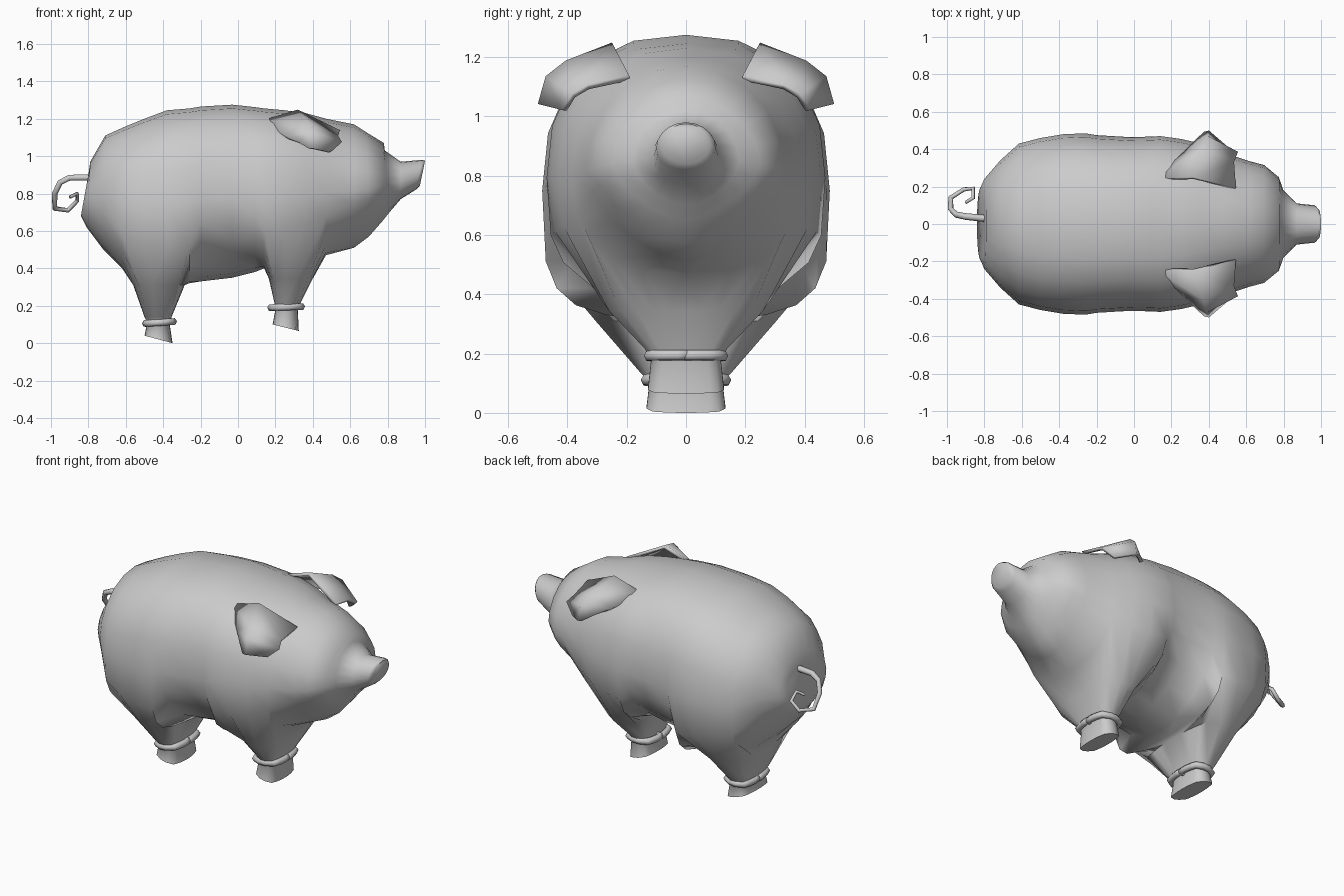
import bpy, bmesh, math

old = bpy.data.objects.get("Cube")
if old:
    bpy.data.objects.remove(old, do_unlink=True)

grey = bpy.data.materials.new("plain_grey")
grey.use_nodes = True
grey.diffuse_color = (0.6, 0.6, 0.6, 1)
grey.node_tree.nodes["Principled BSDF"].inputs["Base Color"].default_value = (0.6, 0.6, 0.6, 1)
meshes = []


def power(v, p):
    return math.copysign(abs(v) ** p, v)


def link(name, data):
    obj = bpy.data.objects.new(name, data)
    data.materials.append(grey)
    bpy.context.collection.objects.link(obj)
    return obj


def finish(name, bm):
    bmesh.ops.recalc_face_normals(bm, faces=bm.faces)
    mesh = bpy.data.meshes.new(name)
    bm.to_mesh(mesh)
    bm.free()
    obj = link(name, mesh)
    meshes.append(obj)
    return obj


def bridge(bm, a, b, skip=(), closed=True):
    """Join two rows of vertices with quads, leaving out the skipped columns."""
    n = len(a)
    for i in range(n if closed else n - 1):
        if i not in skip:
            j = (i + 1) % n
            bm.faces.new((a[i], a[j], b[j], b[i]))


def tube(name, points, radius, cyclic=False, taper=0.0):
    curve = bpy.data.curves.new(name, "CURVE")
    curve.dimensions = "3D"
    curve.bevel_depth = radius
    curve.bevel_resolution = 1
    curve.use_fill_caps = True
    spline = curve.splines.new("POLY")
    spline.points.add(len(points) - 1)
    for i, (point, co) in enumerate(zip(spline.points, points)):
        point.co = (*co, 1)
        point.radius = 1 - taper * i / len(points)
    spline.use_cyclic_u = cyclic
    spline.use_smooth = True
    return link(name, curve)


# Body, head and snout:
# x at top, x at bottom, top, bottom, half width, upper and lower roundness
sections = [
    (-.80, -.84, .90, .68, .19, 1, 1), (-.79, -.81, .97, .62, .24, 1, 1),
    (-.71, -.72, 1.11, .50, .34, .95, 1), (-.61, -.62, 1.155, .40, .43, .9, .6),
    (-.50, -.50, 1.20, .36, .46, .85, .5), (-.38, -.38, 1.245, .33, .48, .85, .5),
    (-.26, -.26, 1.255, .32, .485, .82, .5), (-.20, -.20, 1.265, .33, .475, .82, 1.1),
    (-.03, -.03, 1.275, .35, .465, .82, 1.1), (.09, .09, 1.262, .38, .467, .82, 1.1),
    (.14, .14, 1.255, .40, .47, .82, .6), (.25, .25, 1.245, .42, .455, .85, .6),
    (.36, .36, 1.23, .44, .43, .9, .65), (.47, .47, 1.20, .47, .385, .95, .8),
    (.62, .62, 1.17, .51, .335, 1, 1.3), (.69, .70, 1.125, .57, .315, 1, 1.3),
    (.78, .77, 1.07, .65, .25, 1.1, 1.3), (.785, .81, 1.03, .70, .18, 1.1, 1.2),
    (.87, .87, .97, .77, .11, .9, .8), (.985, .95, .98, .82, .10, 1, .95),
    (1.0, .972, .975, .84, .08, 1, 1),
]
SIDES = 20
BOTTOM = 15
SPAN = 4


def body_ring(xt, xb, top, bottom, width, high, low):
    ring = []
    centre = bottom + (top - bottom) * .46
    for i in range(SIDES):
        a = math.tau * i / SIDES
        c, s = math.cos(a), math.sin(a)
        p = high if s >= 0 else low
        z = centre + power(s, p) * ((top - centre) if s > 0 else (centre - bottom))
        t = (z - bottom) / (top - bottom)
        ring.append((xb + (xt - xb) * t, width * power(c, p), z))
    return ring


# Legs grow from openings in the underside: first and last body ring of each opening
openings = {"front": (10, 13), "rear": (3, 6)}
# Leg rings: back x, front x, outer y, back z, front z
legs = {
    "front": [(.165, .40, .265, .345, .345), (.195, .335, .14, .215, .215),
              (.20, .32, .12, .18, .17), (.185, .325, .13, .10, .065)],
    "rear": [(-.56, -.285, .31, .31, .31), (-.50, -.355, .16, .14, .14),
             (-.485, -.365, .125, .11, .10), (-.50, -.35, .135, .04, 0)],
}
cuffs = {"front": (.175, .34, .125, .19, .195), "rear": (-.495, -.345, .135, .105, .115)}


def outline(rows):
    """Step round the border of an opening as (row, column) pairs."""
    return ([(r, 0) for r in range(rows)] + [(rows, c) for c in range(SPAN)]
            + [(r, SPAN) for r in range(rows, 0, -1)] + [(0, c) for c in range(SPAN, 0, -1)])


def leg_ring(rows, side, x0, x1, y1, zb, zf):
    """D-shaped ring, flat where the two legs touch."""
    points = []
    for r, c in outline(rows):
        a, b = 2 * r / rows - 1, c / SPAN
        u, v = a * math.sqrt(1 - .4 * b * b), b * math.sqrt(1 - .3 * a * a)
        points.append((x0 + (x1 - x0) * (u + 1) / 2, side * y1 * v,
                       zb + (zf - zb) * (u + 1) / 2))
    return points


bm = bmesh.new()
rings = [[bm.verts.new(p) for p in body_ring(*s)] for s in sections]
under = range(BOTTOM - SPAN, BOTTOM + SPAN)
for i, (a, b) in enumerate(zip(rings, rings[1:])):
    is_open = any(lo <= i < hi for lo, hi in openings.values())
    bridge(bm, a, b, under if is_open else ())
bm.faces.new(rings[0])
bm.faces.new(rings[-1])

for end, (lo, hi) in openings.items():
    rows = hi - lo
    for side, word in ((1, "left"), (-1, "right")):
        loop = [rings[lo + r][BOTTOM + side * c] for r, c in outline(rows)]
        for spec in legs[end]:
            lower = [bm.verts.new(p) for p in leg_ring(rows, side, *spec)]
            bridge(bm, loop, lower, skip=range(rows))
            loop = lower
        bm.faces.new(loop)
        tube(f"{end}_{word}_ankle_cuff", leg_ring(rows, side, *cuffs[end]), .02, cyclic=True)
bmesh.ops.remove_doubles(bm, verts=bm.verts, dist=.0005)
finish("body_and_legs", bm)

# Folded ear flaps, running back into the neck
ear_rows = [[(.12, .24, 1.18), (.32, .245, 1.24), (.54, .19, 1.13)],
            [(.26, .37, 1.10), (.37, .40, 1.18), (.53, .33, 1.10)],
            [(.33, .44, 1.07), (.39, .465, 1.13), (.55, .38, 1.07)],
            [(.38, .485, 1.04), (.40, .49, 1.04), (.49, .41, 1.02)]]
for side, word in ((1, "left"), (-1, "right")):
    bm = bmesh.new()
    rows = [[bm.verts.new((x, side * y, z)) for x, y, z in row] for row in ear_rows]
    for a, b in zip(rows, rows[1:]):
        bridge(bm, a, b, closed=False)
    ear = finish(f"{word}_ear", bm)
    thick = ear.modifiers.new("thickness", "SOLIDIFY")
    thick.thickness = .02
    thick.offset = 0

# Curly tail
tube("tail", [(-.80, .03, .885), (-.90, .04, .885), (-.95, .05, .86), (-.98, .08, .80),
              (-.98, .14, .72), (-.91, .185, .71), (-.86, .19, .76),
              (-.86, .14, .80), (-.90, .115, .78)], .019, taper=.6)

# Smooth shading with sharp creases kept
bpy.ops.object.select_all(action="DESELECT")
for obj in meshes:
    obj.select_set(True)
bpy.context.view_layer.objects.active = meshes[0]
bpy.ops.object.shade_smooth_by_angle(angle=math.radians(75))
